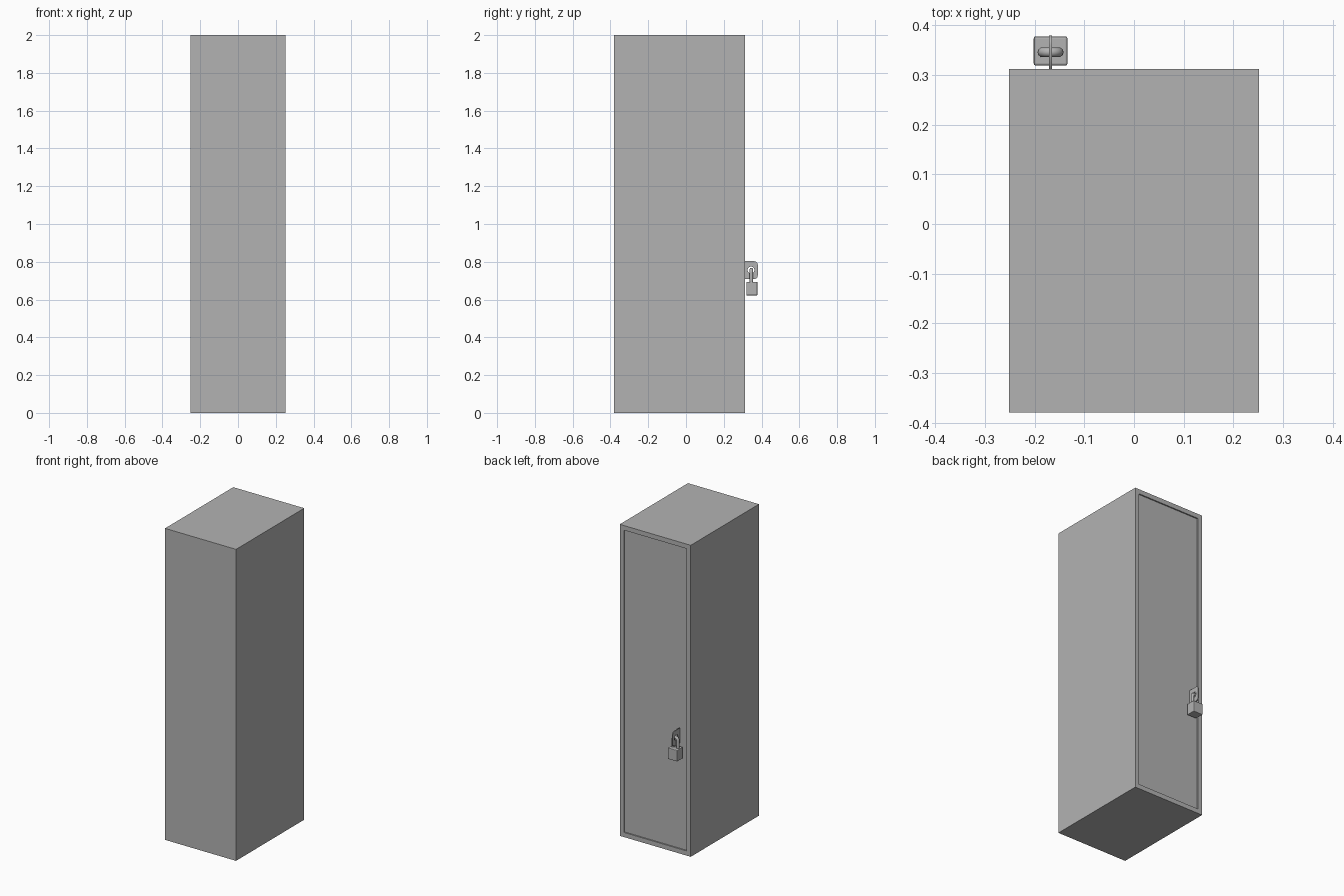
import bpy, bmesh, math
from mathutils import Vector

if "Cube" in bpy.data.objects:
    bpy.data.objects.remove(bpy.data.objects["Cube"])

LOCK_X, LOCK_Y = -0.168, 0.346

grey = bpy.data.materials.new("dark_grey_metal")
grey.diffuse_color = (0.45, 0.45, 0.45, 1)
grey.use_nodes = True
grey.node_tree.nodes["Principled BSDF"].inputs["Base Color"].default_value = grey.diffuse_color


def link(name, data):
    data.materials.append(grey)
    ob = bpy.data.objects.new(name, data)
    bpy.context.collection.objects.link(ob)
    return ob


def finish(bm, name):
    me = bpy.data.meshes.new(name)
    bm.to_mesh(me)
    bm.free()
    return link(name, me)


def box(bm, lo, hi):
    lo, hi = Vector(lo), Vector(hi)
    for v in bmesh.ops.create_cube(bm, size=1)["verts"]:
        v.co = (lo + hi) / 2 + v.co * (hi - lo)


def arc(ca, cb, r, a0, a1, n):
    angles = [math.radians(a0 + (a1 - a0) * i / n) for i in range(n + 1)]
    return [(ca + r * math.cos(a), cb + r * math.sin(a)) for a in angles]


def add_spline(cu, points, cyclic):
    sp = cu.splines.new("POLY")
    sp.points.add(len(points) - 1)
    for p, co in zip(sp.points, points):
        p.co = (*co, 1)
    sp.use_cyclic_u = cyclic
    return sp


# cabinet with a door panel recessed slightly into the back face
bm = bmesh.new()
box(bm, (-0.252, -0.38, 0), (0.252, 0.312, 2))
door = max(bm.faces, key=lambda f: f.calc_center_median().y)
bmesh.ops.inset_individual(bm, faces=[door], thickness=0.042)
bmesh.ops.inset_individual(bm, faces=[door], thickness=0)
for v in door.verts:
    v.co.y -= 0.008
finish(bm, "locker_cabinet")

# hasp plate: rounded outer corners and a round hole, standing out of the door
cu = bpy.data.curves.new("hasp_plate", "CURVE")
cu.dimensions = "2D"
cu.fill_mode = "BOTH"
cu.extrude = 0.003
R, OUT, LOW, TOP = 0.02, 0.38, 0.708, 0.803
outline = [(0.302, TOP), (0.302, LOW)] + arc(OUT - R, LOW + R, R, -90, 0, 8) \
    + arc(OUT - R, TOP - R, R, 0, 90, 8)
hole = arc(0.344, 0.757, 0.018, 0, 360, 24)[:-1]
for pts in (outline, hole):
    add_spline(cu, [(y, z, 0) for y, z in pts], True)
hasp = link("hasp_plate", cu)
hasp.location.x = LOCK_X
hasp.rotation_euler = (math.pi / 2, 0, math.pi / 2)

# padlock body
bm = bmesh.new()
box(bm, (-0.202, 0.319, 0.622), (-0.134, 0.378, 0.694))
bev = finish(bm, "padlock_body").modifiers.new("rounded_edges", "BEVEL")
bev.width = 0.004
bev.segments = 2

# padlock shackle: bent rod through the hasp hole
sc = bpy.data.curves.new("padlock_shackle", "CURVE")
sc.dimensions = "3D"
sc.bevel_depth = 0.0098
sc.bevel_resolution = 3
path = [(0.0165, 0.685)] + arc(0, 0.742, 0.0165, 0, 180, 12) + [(-0.0165, 0.685)]
add_spline(sc, [(LOCK_X + x, LOCK_Y, z) for x, z in path], False).use_smooth = True
link("padlock_shackle", sc)
